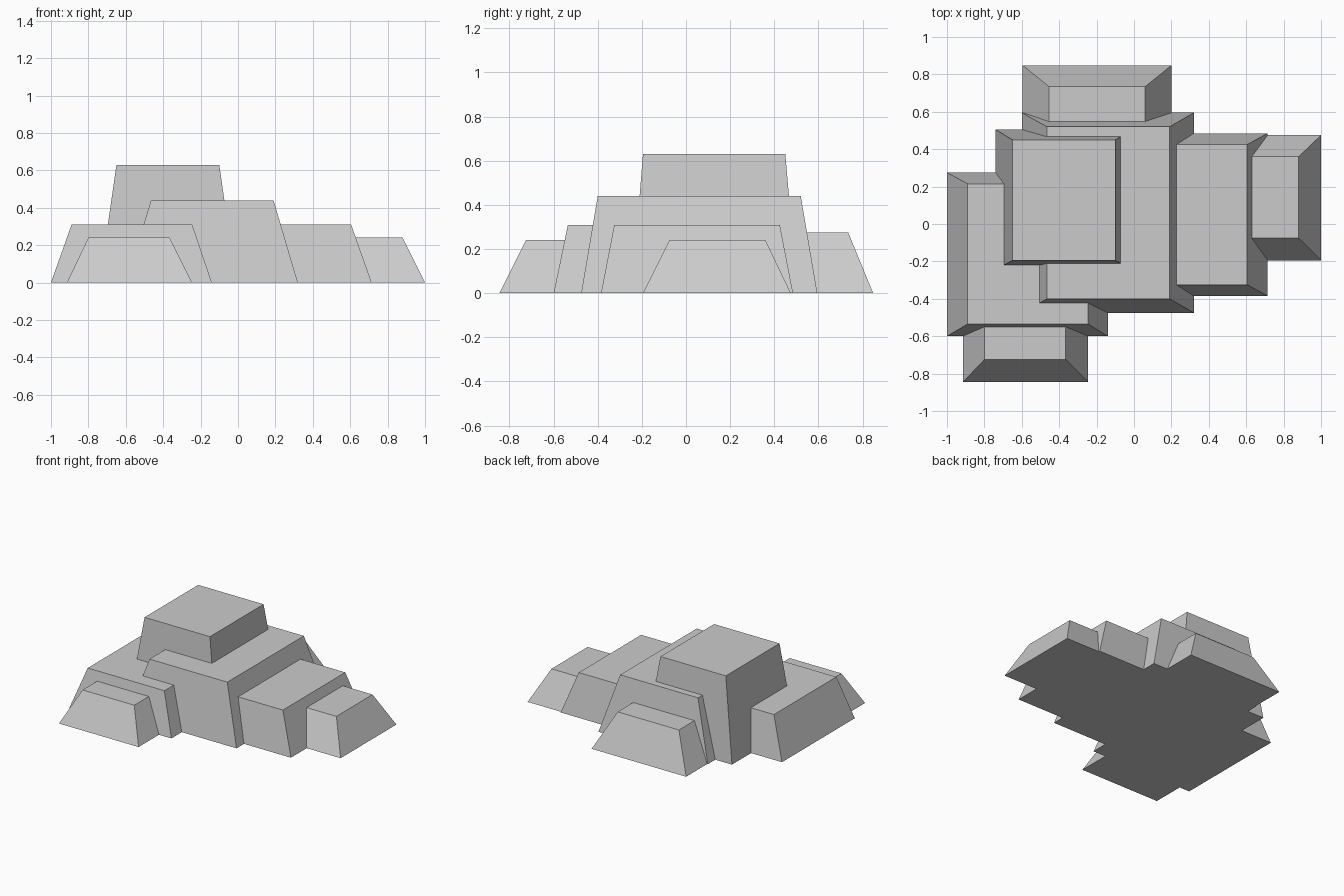
import bpy
import bmesh

if "Cube" in bpy.data.objects:
    bpy.data.objects.remove(bpy.data.objects["Cube"], do_unlink=True)

# One plain stone colour
stone = bpy.data.materials.new("light_grey_stone")
stone.use_nodes = True
stone.diffuse_color = (0.6, 0.6, 0.6, 1)
stone.node_tree.nodes["Principled BSDF"].inputs["Base Color"].default_value = (0.6, 0.6, 0.6, 1)


def tapered_block(name, base, top, height):
    """Flat-topped block; base and top are (x0, x1, y0, y1) rectangles."""
    bm = bmesh.new()
    rings = []
    for (x0, x1, y0, y1), z in ((base, 0), (top, height)):
        corners = ((x0, y0), (x1, y0), (x1, y1), (x0, y1))
        rings.append([bm.verts.new((x, y, z)) for x, y in corners])
    low, high = rings
    bm.faces.new(low[::-1])
    bm.faces.new(high)
    for i in range(4):
        j = (i + 1) % 4
        bm.faces.new((low[i], low[j], high[j], high[i]))
    mesh = bpy.data.meshes.new(name)
    bm.to_mesh(mesh)
    bm.free()
    mesh.materials.append(stone)
    obj = bpy.data.objects.new(name, mesh)
    bpy.context.collection.objects.link(obj)
    return obj


# Two central blocks
tapered_block("summit_block", (-0.74, -0.01, -0.245, 0.505), (-0.65, -0.10, -0.195, 0.45), 0.63)
tapered_block("main_block", (-0.6, 0.32, -0.475, 0.595), (-0.465, 0.19, -0.40, 0.52), 0.44)

# Mid-height shoulders
tapered_block("left_shoulder", (-0.14, 0.715, -0.385, 0.485), (-0.03, 0.605, -0.325, 0.425), 0.31)
tapered_block("right_shoulder", (-1.0, -0.14, -0.6, 0.275), (-0.89, -0.245, -0.535, 0.215), 0.31)

# Low outer steps
tapered_block("left_step", (0.33, 1.0, -0.195, 0.475), (0.445, 0.88, -0.075, 0.36), 0.24)
tapered_block("front_step", (-0.915, -0.245, -0.845, -0.18), (-0.80, -0.365, -0.725, -0.30), 0.24)
tapered_block("back_step", (-0.595, 0.2, 0.05, 0.848), (-0.455, 0.06, 0.19, 0.735), 0.275)
